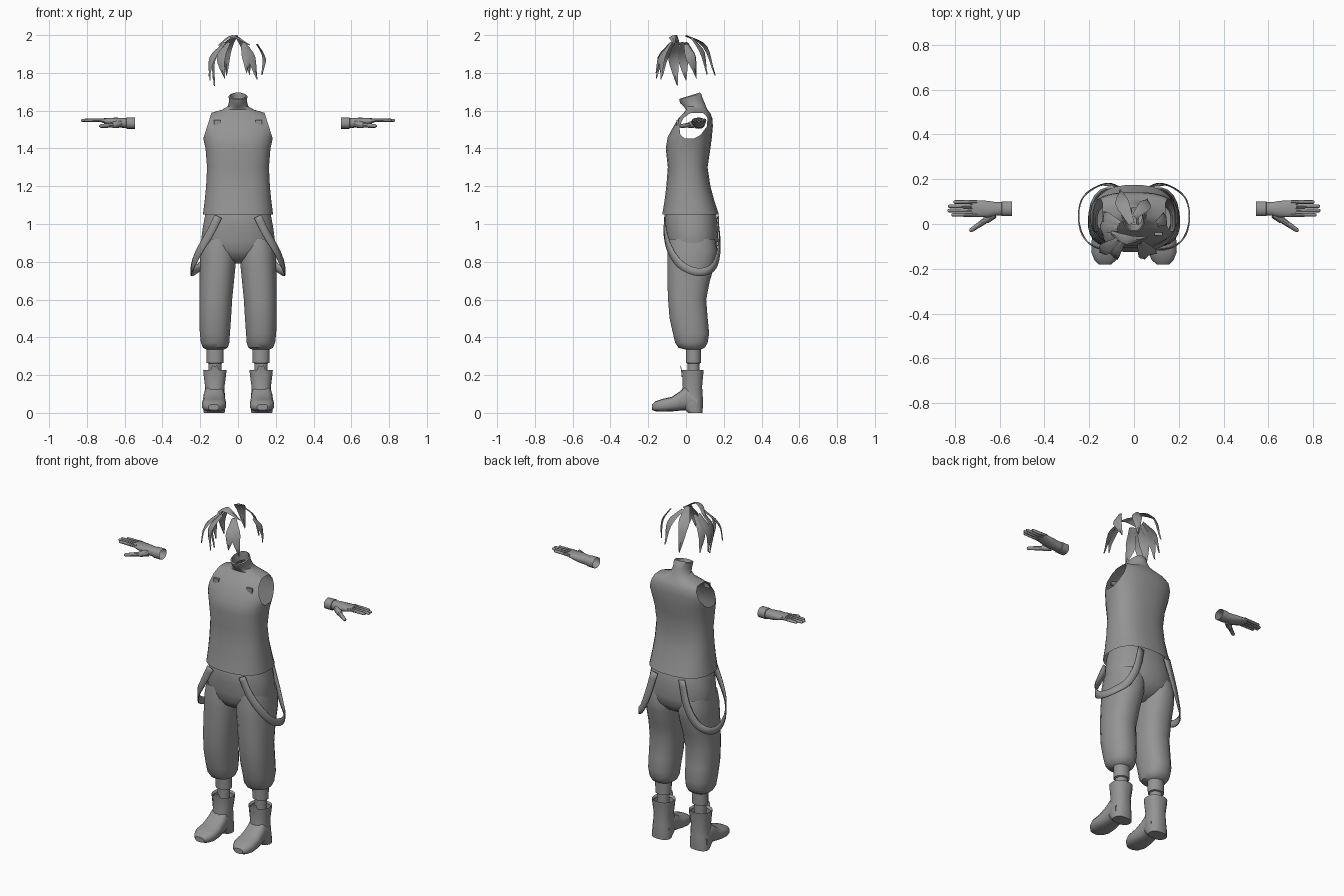
import bpy, bmesh, math
from mathutils import Vector

grey = bpy.data.materials.new("plain grey")
grey.diffuse_color = (0.3, 0.3, 0.3, 1)


def finish(name, bm, mirror=False):
    bmesh.ops.recalc_face_normals(bm, faces=bm.faces)
    me = bpy.data.meshes.new(name)
    bm.to_mesh(me)
    bm.free()
    me.materials.append(grey)
    ob = bpy.data.objects.new(name, me)
    bpy.context.collection.objects.link(ob)
    if mirror:
        ob.modifiers.new("mirror", 'MIRROR').use_clip = False
    return ob


def ring(axis, pos, a0, a1, b0, b1, n=16, power=2.5, tilt=0):
    """Rounded loop across an axis; a and b are the limits on the other two axes."""
    pts = []
    for i in range(n):
        t = 2 * math.pi * (i + 0.5) / n
        c, s = math.cos(t), math.sin(t)
        c = math.copysign(abs(c) ** (2 / power), c)
        s = math.copysign(abs(s) ** (2 / power), s)
        a, b = (a0 + a1) / 2 + c * (a1 - a0) / 2, (b0 + b1) / 2 + s * (b1 - b0) / 2
        p = pos + tilt * s
        pts.append({'z': (a, b, p), 'y': (a, p, b), 'x': (p, a, b)}[axis])
    return pts


def loft(bm, rings, caps=(False, False)):
    rows = [[bm.verts.new(p) for p in r] for r in rings]
    n = len(rows[0])
    for r, q in zip(rows, rows[1:]):
        for i in range(n):
            bm.faces.new((r[i], r[(i + 1) % n], q[(i + 1) % n], q[i]))
    for on, row in zip(caps, (rows[0], rows[-1])):
        if on:
            bm.faces.new(row)


def tube(bm, p0, p1, r0, r1, n=8):
    p0, p1 = Vector(p0), Vector(p1)
    q = (p1 - p0).to_track_quat('Z', 'Y')

    def circle(c, r):
        return [c + q @ Vector((r * math.cos(2 * math.pi * i / n),
                                r * math.sin(2 * math.pi * i / n), 0)) for i in range(n)]
    d = (p1 - p0).normalized() * r1 * 0.7
    loft(bm, [circle(p0, r0), circle(p1 - d, r1), circle(p1, r1 * 0.5)], (True, True))


def smooth_path(points, steps):
    """Catmull-Rom samples through the points."""
    p = [Vector(v) for v in points]
    p = [2 * p[0] - p[1]] + p + [2 * p[-1] - p[-2]]
    out = []
    for k in range(1, len(p) - 2):
        a, b, c, d = p[k - 1:k + 3]
        for j in range(steps):
            t = j / steps
            out.append(0.5 * (2 * b + (c - a) * t + (2 * a - 5 * b + 4 * c - d) * t * t
                              + (3 * b - a - 3 * c + d) * t ** 3))
    return out + [p[-2]]


def strip(bm, points, centre, width, ridge=0.0, steps=4):
    """Flat band along a path, facing away from a centre."""
    path = smooth_path(points, steps)
    rows = []
    for i, p in enumerate(path):
        tan = (path[min(i + 1, len(path) - 1)] - path[max(i - 1, 0)]).normalized()
        out = p - Vector(centre(p))
        side = tan.cross(out).normalized()
        out = side.cross(tan).normalized()
        w = width(i / (len(path) - 1)) / 2
        rows.append([bm.verts.new(v) for v in (p - side * w, p + out * ridge, p + side * w)])
    for r, q in zip(rows, rows[1:]):
        for i in range(2):
            bm.faces.new((r[i], r[i + 1], q[i + 1], q[i]))


# Sleeveless top with neck; the armholes are sliced off on a slope
bm = bmesh.new()
body = [(1.05, .187, -.127, .175), (1.12, .178, -.115, .152), (1.2, .170, -.105, .130),
        (1.3, .165, -.097, .115), (1.4, .173, -.108, .130), (1.46, .187, -.098, .138),
        (1.52, .200, -.065, .143), (1.56, .188, -.040, .140), (1.585, .155, -.015, .130),
        (1.605, .085, 0, .115)]
rings = [ring('z', z, -w, w, f, b, 24) for z, w, f, b in body]
for z, w, f, b, t in [(1.622, .056, -.012, .107, .0), (1.648, .047, -.03, .092, .01),
                      (1.675, .05, -.037, .08, .016), (1.68, .043, -.03, .073, .016),
                      (1.63, .036, -.01, .075, .01)]:
    rings.append(ring('z', z, -w, w, f, b, 24, 2, t))
loft(bm, rings)
for s in (-1, 1):
    bmesh.ops.bisect_plane(bm, geom=bm.verts[:] + bm.edges[:] + bm.faces[:], dist=1e-5,
                           plane_co=(.183 * s, 0, 1.455), plane_no=(.135 * s, 0, .043),
                           clear_outer=True)
finish("sleeveless_top", bm)

# Small chest buckles
bm = bmesh.new()
for v in bmesh.ops.create_cube(bm, size=1)['verts']:
    v.co = (.11 + v.co.x * .035, -.045 + v.co.y * .012, 1.535 + v.co.z * .03)
finish("chest_buckle", bm, True)

# Trousers: hips
bm = bmesh.new()
hips = [(1.09, .165, -.095, .145), (1.04, .177, -.11, .163), (.98, .188, -.11, .17),
        (.91, .197, -.103, .17), (.86, .185, -.095, .163), (.82, .12, -.07, .13),
        (.79, .04, -.02, .08)]
loft(bm, [ring('z', z, -w, w, f, b, 24, 2.3) for z, w, f, b in hips], (False, True))
finish("trouser_hips", bm)

# Trousers: baggy legs gathered above the ankle
bm = bmesh.new()
legs = [(.92, .02, .19, -.09, .155), (.86, .008, .2, -.099, .165), (.8, .01, .203, -.1, .158),
        (.7, .02, .204, -.1, .128), (.6, .03, .206, -.096, .108), (.5, .036, .206, -.088, .116),
        (.42, .042, .203, -.07, .124), (.37, .045, .197, -.058, .115), (.345, .055, .185, -.04, .1),
        (.335, .075, .168, 0, .08)]
loft(bm, [ring('z', *r, 20, 2.3) for r in legs])
finish("trouser_leg", bm, True)

# Ankle bands
bm = bmesh.new()
bands = [(.345, .075, .168, -.002, .08), (.265, .076, .167, 0, .08), (.262, .087, .157, .008, .072),
         (.15, .087, .157, .008, .072)]
loft(bm, [ring('z', *r, 16, 2.1) for r in bands])
finish("ankle_band", bm, True)

# Boots: shaft, foot, heel and tongue
bm = bmesh.new()
shaft = [(.215, .07, .175, -.01, .085), (.226, .06, .185, -.022, .094), (.2, .062, .183, -.02, .092),
         (.14, .071, .175, -.018, .086), (.08, .068, .18, -.03, .09), (.03, .066, .185, -.02, .09),
         (0, .07, .182, .01, .088)]
loft(bm, [ring('z', *r, 16, 2.4) for r in shaft], (False, True))
foot = [(.06, .07, .182, .01, .09), (0, .07, .182, .012, .145), (-.03, .068, .185, .012, .115),
        (-.075, .063, .19, .008, .085), (-.125, .062, .192, .006, .074),
        (-.16, .078, .178, .008, .062), (-.18, .1, .158, .015, .045)]
loft(bm, [ring('y', *r, 14, 2.8) for r in foot], (True, True))
strip(bm, [(.123, -.019, .19), (.123, -.022, .225), (.123, -.027, .25)],
      lambda p: (.123, .04, p.z), lambda t: .06 - .03 * t, .004)
finish("boot", bm, True)

# Hanging straps looping from front waist round to back waist
bm = bmesh.new()
strip(bm, [(.105, -.115, 1.04), (.15, -.112, .95), (.205, -.085, .86), (.24, -.03, .785),
           (.25, .05, .748), (.23, .12, .755), (.18, .162, .80), (.13, .18, .90), (.09, .172, 1.04)],
      lambda p: (.1, .03, p.z), lambda t: .042)
strap = finish("hanging_strap", bm, True)
sol = strap.modifiers.new("thickness", 'SOLIDIFY')
sol.thickness = .006

# Hands: cuff, palm, fingers and thumb
bm = bmesh.new()
wrist = [(.545, .034, .102, 1.504, 1.564), (.59, .034, .102, 1.504, 1.564),
         (.592, .038, .098, 1.508, 1.561), (.62, .036, .099, 1.51, 1.562),
         (.65, .029, .104, 1.515, 1.563), (.69, .03, .106, 1.527, 1.561),
         (.722, .032, .106, 1.538, 1.559)]
loft(bm, [ring('x', *r, 14, 2.3) for r in wrist], (False, True))
for y, tip in ((.041, .815), (.06, .832), (.079, .83), (.098, .805)):
    tube(bm, (.70, y, 1.549), (tip, y, 1.549), .0095, .008)
tube(bm, (.625, .045, 1.53), (.67, .01, 1.522), .02, .017)
tube(bm, (.66, .018, 1.524), (.733, -.032, 1.518), .014, .0095)
finish("hand", bm, True)

# Loose hair locks: root, middle, tip, width
bm = bmesh.new()
locks = [((-.05, -.08, 1.96), (-.09, -.135, 1.88), (-.07, -.155, 1.77), .055),
         ((-.07, -.07, 1.96), (-.135, -.115, 1.88), (-.152, -.125, 1.78), .055),
         ((-.07, -.05, 1.96), (-.13, -.065, 1.87), (-.122, -.045, 1.73), .06),
         ((-.07, -.02, 1.96), (-.14, -.015, 1.87), (-.145, 0, 1.76), .055),
         ((-.06, 0, 1.96), (-.125, .03, 1.88), (-.13, .055, 1.77), .05),
         ((.03, -.08, 1.96), (.07, -.125, 1.88), (.1, -.13, 1.765), .055),
         ((.025, -.08, 1.95), (.045, -.14, 1.88), (.045, -.155, 1.8), .05),
         ((.1, .0, 1.95), (.138, .025, 1.88), (.125, .05, 1.79), .055),
         ((-.01, 0, 1.995), (-.055, .1, 1.94), (-.06, .152, 1.785), .06),
         ((.0, .03, 1.985), (.05, .085, 1.91), (.06, .11, 1.79), .055),
         ((-.1, -.04, 1.945), (-.03, -.07, 1.993), (.06, -.06, 1.945), .045)]
for a, b, c, w in locks:
    strip(bm, (a, b, c), lambda p: (0, -.01, 1.8),
          lambda t, w=w: w * max(.03, min(.45 + 1.4 * t, 1.75 * (1 - t) ** .8, 1)), .006)
finish("hair_locks", bm)

bpy.ops.object.select_all(action='SELECT')
bpy.context.view_layer.objects.active = bpy.context.selected_objects[0]
bpy.ops.object.shade_smooth_by_angle(angle=math.radians(40))
